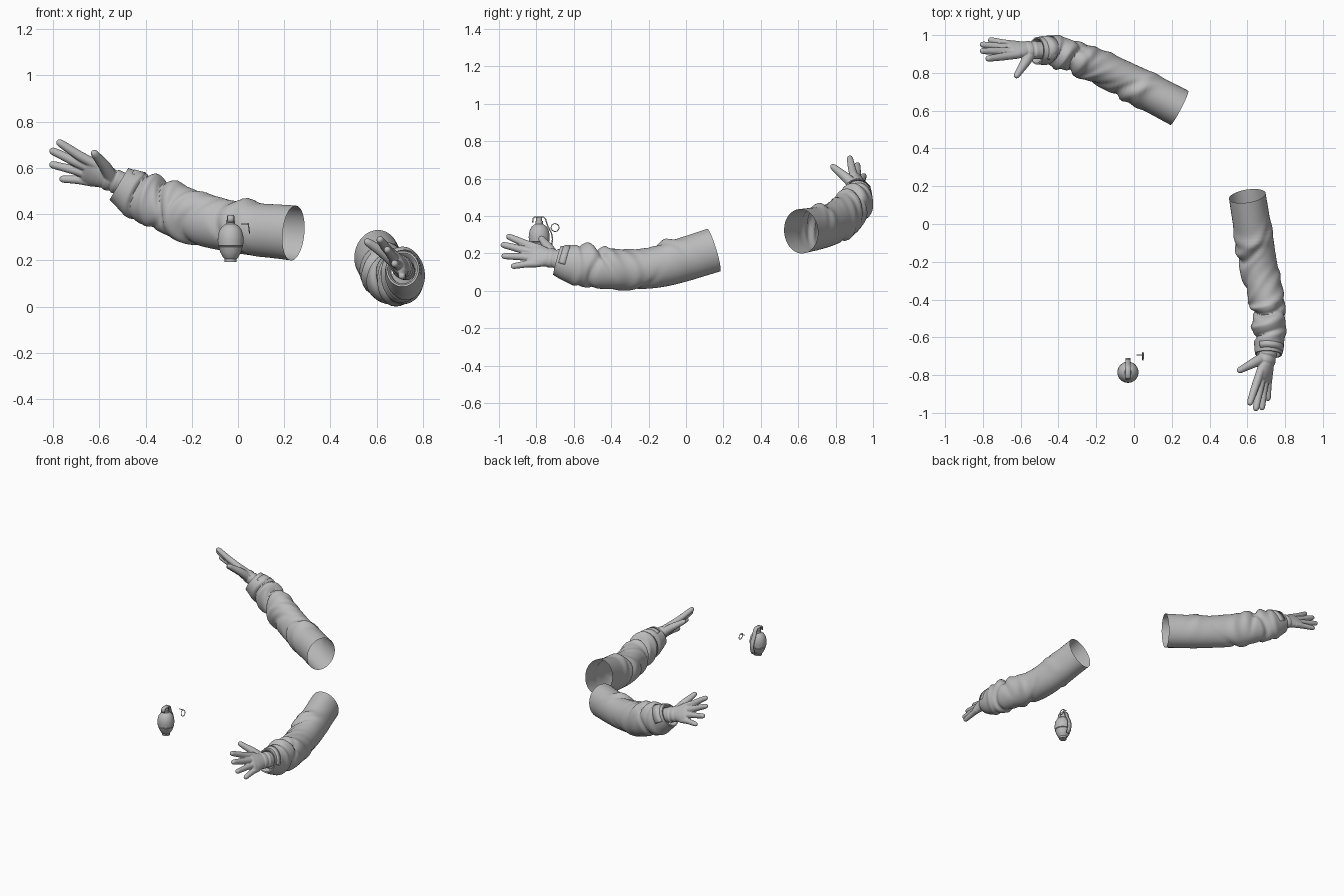
import bpy, bmesh
from math import sin, cos, pi, exp, radians
from mathutils import Vector, Matrix

cube = bpy.data.objects.get("Cube")
if cube:
    bpy.data.objects.remove(cube, do_unlink=True)

grey = bpy.data.materials.new("plain grey")
grey.use_nodes = True
grey.diffuse_color = (0.5, 0.5, 0.5, 1)
grey.node_tree.nodes["Principled BSDF"].inputs["Base Color"].default_value = (0.5, 0.5, 0.5, 1)
UP = Vector((0, 0, 1))


def loft(bm, rings, cap_start=False, cap_end=False):
    """Skin a list of point rings with quads."""
    loops = [[bm.verts.new(p) for p in ring] for ring in rings]
    n = len(loops[0])
    for a, b in zip(loops, loops[1:]):
        for i in range(n):
            j = (i + 1) % n
            bm.faces.new((a[i], a[j], b[j], b[i]))
    if cap_start:
        bm.faces.new(loops[0][::-1])
    if cap_end:
        bm.faces.new(loops[-1])


def finish(name, bm, angle=40):
    bmesh.ops.recalc_face_normals(bm, faces=bm.faces)
    mesh = bpy.data.meshes.new(name)
    bm.to_mesh(mesh)
    bm.free()
    mesh.materials.append(grey)
    obj = bpy.data.objects.new(name, mesh)
    bpy.context.collection.objects.link(obj)
    bpy.ops.object.select_all(action="DESELECT")
    obj.select_set(True)
    bpy.context.view_layer.objects.active = obj
    bpy.ops.object.shade_smooth_by_angle(angle=radians(angle))
    return obj


def ellipse(centre, side, up, rs, ru, n=20):
    return [centre + side * rs * cos(2 * pi * i / n) + up * ru * sin(2 * pi * i / n)
            for i in range(n)]


def spline(points, steps):
    """Catmull-Rom through points of any size."""
    pts = [Vector(p) for p in points]
    pts = [pts[0] * 2 - pts[1]] + pts + [pts[-1] * 2 - pts[-2]]
    out = []
    for a, b, c, d in zip(pts, pts[1:], pts[2:], pts[3:]):
        for k in range(steps):
            t = k / steps
            out.append((b * 2 + (c - a) * t + (a * 2 - b * 5 + c * 4 - d) * t ** 2
                        + (b * 3 - a - c * 3 + d) * t ** 3) * 0.5)
    return out + [pts[-2]]


# Cloth folds: distance along sleeve, facing angle, slant, width, height
FOLDS = [(0.30, 20, 0.10, 0.025, 0.012), (0.35, 30, 0.12, 0.022, -0.014),
         (0.24, 80, 0.04, 0.03, 0.012), (0.45, 200, -0.08, 0.03, 0.008),
         (0.50, -30, 0.10, 0.022, -0.014), (0.56, 0, 0.09, 0.02, 0.010),
         (0.62, 60, 0.05, 0.022, 0.014), (0.67, 70, 0.06, 0.016, -0.024),
         (0.68, 220, 0.05, 0.02, -0.014), (0.73, 40, 0.04, 0.022, 0.016),
         (0.74, 200, -0.04, 0.02, 0.008), (0.78, 20, 0.03, 0.012, -0.016)]


def fold_height(s, a):
    total = 0
    for s0, deg, slant, width, height in FOLDS:
        c = cos(a - radians(deg))
        total += height * exp(-((s - s0 + slant * (1 - c)) / width) ** 2) * (0.5 + 0.5 * c)
    return total


def sleeve(name, stations, mirror):
    """Stations are x, y, z, half width, half height."""
    path = spline(stations, 14)
    bm, rings, s = bmesh.new(), [], 0
    n = 56
    for k, p in enumerate(path):
        c = p.xyz if len(p) == 3 else Vector(p[:3])
        before = Vector(path[max(k - 1, 0)][:3])
        after = Vector(path[min(k + 1, len(path) - 1)][:3])
        t = (after - before).normalized()
        s += (c - before).length
        side = t.cross(UP).normalized() * mirror
        up = (side.cross(t) * mirror).normalized()
        ring = []
        for i in range(n):
            a = 2 * pi * i / n
            d = fold_height(s, a)
            ring.append(c + side * (p[3] + d) * cos(a) + up * (p[4] + d) * sin(a))
        rings.append(ring)
    # Hem turned back inside the cuff
    for shrink, back in ((0.90, 0.0), (0.78, 0.012), (0.70, 0.04)):
        rings.append([c + (q - c) * shrink - t * back for q in rings[len(path) - 1]])
    loft(bm, rings)
    finish(name, bm, 50)

    # Buttoned tab on the outer side of the cuff
    bm = bmesh.new()
    strip = []
    for k in (len(path) - 11, len(path) - 4):
        mid = sum(rings[k], Vector()) / n
        strip.append([mid + (q - mid) * 1.03 for q in rings[k][8:30]])
    vs = [[bm.verts.new(q) for q in row] for row in strip]
    for i in range(len(vs[0]) - 1):
        bm.faces.new((vs[0][i], vs[0][i + 1], vs[1][i + 1], vs[1][i]))
    tab = finish(name.replace("sleeve", "cuff_tab"), bm)
    tab.modifiers.new("thickness", "SOLIDIFY").thickness = 0.006


# Digits as (forward, toward index, toward palm, radius)
DIGITS = [[(0.13, 0.046, 0, 0.022), (0.21, 0.062, 0.004, 0.021), (0.27, 0.078, 0.004, 0.019), (0.33, 0.094, 0.003, 0.016)],
          [(0.13, 0.018, 0, 0.022), (0.22, 0.022, 0, 0.021), (0.285, 0.028, -0.002, 0.019), (0.347, 0.032, -0.004, 0.016)],
          [(0.13, -0.016, 0, 0.022), (0.21, -0.02, 0, 0.020), (0.27, -0.028, 0, 0.018), (0.328, -0.036, 0, 0.016)],
          [(0.12, -0.044, 0, 0.021), (0.18, -0.058, 0.002, 0.019), (0.225, -0.074, 0.003, 0.017), (0.265, -0.089, 0.004, 0.015)],
          [(0.05, 0.015, 0.008, 0.03), (0.095, 0.075, 0.03, 0.026), (0.135, 0.122, 0.054, 0.02), (0.165, 0.158, 0.073, 0.016)]]
# Palm as (forward, half breadth, half thickness), with a wrist strap
PALM = [(-0.05, 0.046, 0.040), (0.02, 0.054, 0.044), (0.034, 0.057, 0.046), (0.04, 0.050, 0.040),
        (0.05, 0.050, 0.039), (0.054, 0.055, 0.043), (0.074, 0.055, 0.042), (0.079, 0.050, 0.037),
        (0.10, 0.058, 0.035), (0.13, 0.066, 0.032), (0.165, 0.070, 0.026), (0.18, 0.064, 0.018)]


def glove(name, wrist, forward, spread, mirror):
    f = Vector(forward).normalized()
    u = Vector(spread)
    u = (u - f * u.dot(f)).normalized()
    frame = Matrix((f, u, f.cross(u) * mirror)).transposed()
    bm = bmesh.new()
    X, Y, Z = (Vector(r) for r in Matrix.Identity(3))
    loft(bm, [ellipse(X * x, Y, Z, b, h, 32) for x, b, h in PALM], True, True)
    for digit in DIGITS:
        path = spline(digit, 5)
        rings = []
        for k, p in enumerate(path):
            t = Vector((path[min(k + 1, len(path) - 1)] - path[max(k - 1, 0)])[:3]).normalized()
            side = t.cross(Z).normalized()
            rings.append((Vector(p[:3]), side, side.cross(t), p[3]))
        tip, side, up, r = rings.pop()
        t = up.cross(side)
        # Rounded fingertip
        for a in (0, 25, 50, 70, 85):
            rings.append((tip - t * r * (1 - sin(radians(a))), side, up, r * cos(radians(a))))
        rings = [q for q in rings[:-5] if (tip - q[0]).length > r] + rings[-5:]
        loft(bm, [ellipse(c, s, v, q, q) for c, s, v, q in rings], True, True)
    for v in bm.verts:
        v.co = Vector(wrist) + frame @ v.co
    obj = finish(name, bm)
    # Blend digits and palm into one skin
    remesh = obj.modifiers.new("blend", "REMESH")
    remesh.mode, remesh.voxel_size, remesh.use_smooth_shade = "VOXEL", 0.0035, True
    smooth = obj.modifiers.new("soften", "SMOOTH")
    smooth.factor, smooth.iterations = 0.5, 6


sleeve("right_sleeve", [(0.24, 0.615, 0.318, 0.102, 0.119), (0, 0.74, 0.343, 0.098, 0.112),
                        (-0.2, 0.835, 0.388, 0.091, 0.114), (-0.3, 0.88, 0.428, 0.086, 0.112),
                        (-0.42, 0.915, 0.475, 0.08, 0.104), (-0.515, 0.917, 0.53, 0.072, 0.08)], -1)
sleeve("left_sleeve", [(0.6, 0.148, 0.217, 0.098, 0.119), (0.64, -0.1, 0.142, 0.1, 0.115),
                       (0.665, -0.26, 0.115, 0.1, 0.107), (0.71, -0.42, 0.117, 0.09, 0.108),
                       (0.717, -0.53, 0.132, 0.086, 0.114), (0.715, -0.62, 0.145, 0.08, 0.1),
                       (0.712, -0.69, 0.163, 0.072, 0.08)], 1)
glove("right_glove", (-0.5, 0.92, 0.53), (-0.28, 0.01, 0.105), (0, -0.1, 0.155), -1)
glove("left_glove", (0.715, -0.66, 0.165), (-0.055, -0.31, 0.05), (-0.1, -0.025, 0.165), 1)

# Grenade body: turned profile with seam grooves
GX, GY = -0.032, -0.785
PROFILE = [(0.001, 0.193), (0.026, 0.193), (0.026, 0.206), (0.033, 0.213), (0.045, 0.235), (0.052, 0.258),
           (0.050, 0.260), (0.054, 0.263), (0.056, 0.285), (0.055, 0.305), (0.049, 0.328), (0.038, 0.345),
           (0.024, 0.355), (0.020, 0.357), (0.020, 0.372), (0.016, 0.374), (0.016, 0.392), (0.001, 0.392)]
bm = bmesh.new()
loft(bm, [ellipse(Vector((GX, GY, z)), Vector((1, 0, 0)), Vector((0, 1, 0)), r, r, 32)
          for r, z in PROFILE], True, True)
finish("grenade_body", bm, 35)

# Safety lever: bent strip down the back
bm = bmesh.new()
rows = [[bm.verts.new((GX + x, y, z)) for x in (-0.014, 0.014)]
        for y, z in [(-0.823, 0.365), (-0.82, 0.388), (-0.81, 0.397), (-0.76, 0.397), (-0.748, 0.385),
                     (-0.735, 0.345), (-0.716, 0.31), (-0.71, 0.275), (-0.716, 0.24), (-0.73, 0.215)]]
for a, b in zip(rows, rows[1:]):
    bm.faces.new((a[0], a[1], b[1], b[0]))
lever = finish("safety_lever", bm)
lever.modifiers.new("thickness", "SOLIDIFY").thickness = 0.007

# Loose pull pin and ring
bpy.ops.mesh.primitive_torus_add(location=(0.047, -0.7, 0.338), rotation=(0, pi / 2 - 0.15, 0),
                                 major_radius=0.021, minor_radius=0.0025,
                                 major_segments=32, minor_segments=8)
ring = bpy.context.object
ring.name = "pull_ring"
bpy.ops.mesh.primitive_cylinder_add(vertices=10, radius=0.003, depth=0.034,
                                    location=(0.03, -0.694, 0.357), rotation=(0, pi / 2, 0))
pin = bpy.context.object
pin.name = "pull_pin"
for obj in (ring, pin):
    obj.data.materials.append(grey)
    bpy.ops.object.select_all(action="DESELECT")
    obj.select_set(True)
    bpy.context.view_layer.objects.active = obj
    bpy.ops.object.shade_smooth_by_angle(angle=radians(40))
